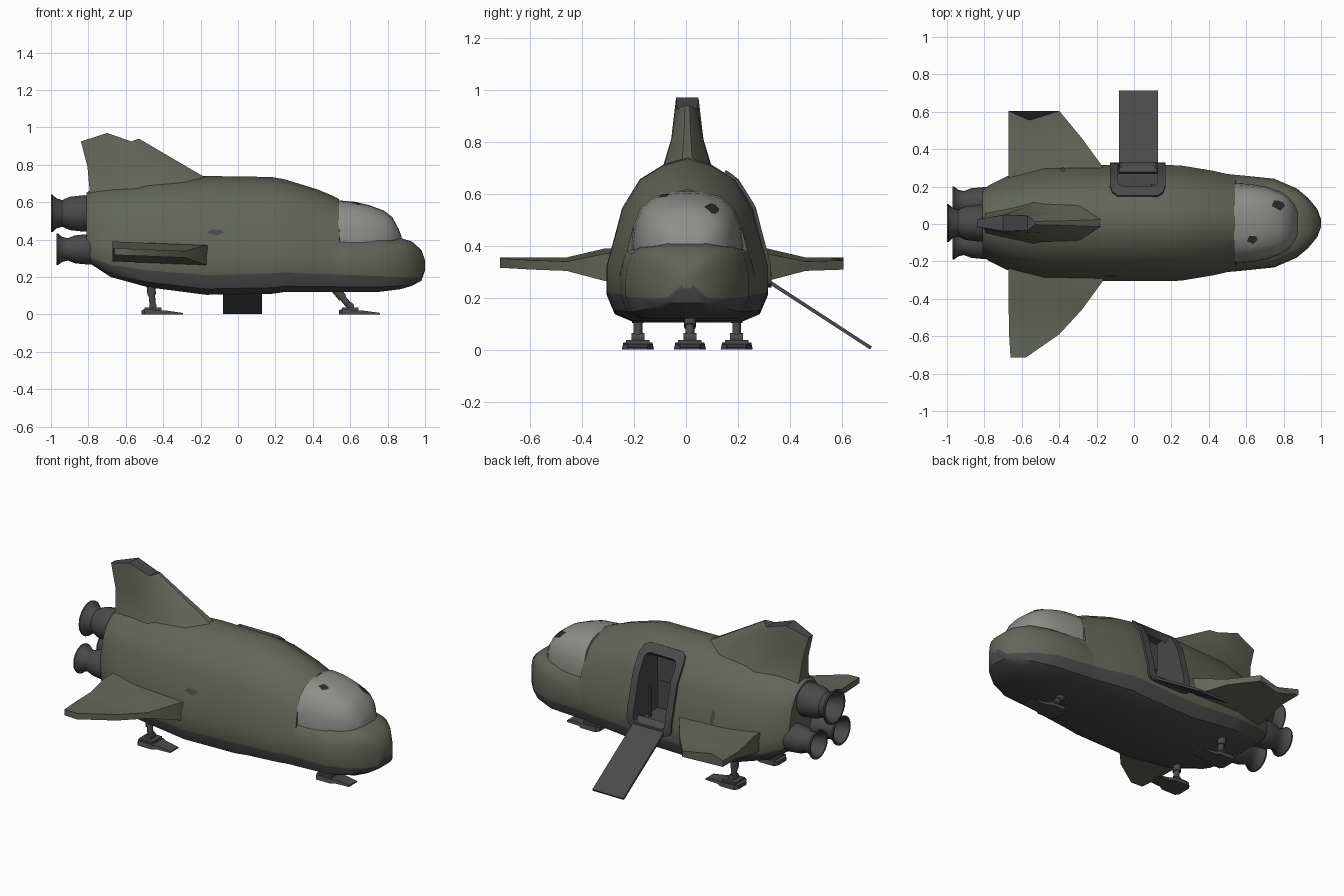
import bpy, bmesh, math
from mathutils import Vector
from mathutils.bvhtree import BVHTree

if "Cube" in bpy.data.objects:
    bpy.data.objects.remove(bpy.data.objects["Cube"])

def material(name, rgb):
    m = bpy.data.materials.new(name)
    m.diffuse_color = (*rgb, 1)
    m.use_nodes = True
    m.node_tree.nodes["Principled BSDF"].inputs["Base Color"].default_value = m.diffuse_color
    return m

OLIVE = material("olive_hull", (0.122, 0.130, 0.100))
DARK = material("dark_grey", (0.068, 0.068, 0.068))
GLASS = material("pale_window", (0.27, 0.27, 0.255))
SOOT = material("soot", (0.025, 0.025, 0.025))
CY = 0.005  # hull centre line

def finish(name, bm, mats, angle=35):
    bmesh.ops.recalc_face_normals(bm, faces=bm.faces)
    me = bpy.data.meshes.new(name)
    bm.to_mesh(me)
    bm.free()
    ob = bpy.data.objects.new(name, me)
    bpy.context.collection.objects.link(ob)
    for m in mats:
        me.materials.append(m)
    smooth(ob, angle)
    return ob

def smooth(ob, angle=35):
    bpy.ops.object.select_all(action='DESELECT')
    ob.select_set(True)
    bpy.context.view_layer.objects.active = ob
    bpy.ops.object.shade_smooth_by_angle(angle=math.radians(angle))

def loft(name, rings, mats, rule=None, caps=True, closed=False, angle=35):
    """Skin a list of rings; rule(i, j) gives the material index of a face."""
    bm = bmesh.new()
    vs = [[bm.verts.new(p) for p in r] for r in rings]
    n, k = len(vs[0]), len(vs)
    for i in range(k if closed else k - 1):
        a, b = vs[i], vs[(i + 1) % k]
        for j in range(n):
            f = bm.faces.new((a[j], a[(j + 1) % n], b[(j + 1) % n], b[j]))
            f.material_index = rule(i, j) if rule else 0
    if caps and not closed:
        bm.faces.new(vs[0])
        bm.faces.new(vs[-1])
    return finish(name, bm, mats, angle)

def box(name, x, y, z, mat):
    return loft(name, [[(a, y[0], z[0]), (a, y[1], z[0]), (a, y[1], z[1]), (a, y[0], z[1])] for a in x], [mat])

def tube(name, p, q, r1, r2, mat, n=12):
    p, q = Vector(p), Vector(q)
    rot = (q - p).to_track_quat('Z', 'Y')
    ring = lambda c, r: [c + rot @ Vector((r * math.cos(t), r * math.sin(t), 0))
                         for t in (2 * math.pi * k / n for k in range(n))]
    return loft(name, [ring(p, r1), ring(q, r2)], [mat])

# Fuselage: lower tray plus domed upper hull, then a lower nose in front of the cockpit
DOME = [(1, .2), (.91, .4), (.81, .63), (.59, .84), (.29, .95), (0, 1)]
NOSE = [(1, .35), (.97, .58), (.9, .8), (.75, .93), (.4, 1), (0, 1)]

def half(w, zb, zs, zt, upper):
    low = [(0, zb), (.66 * w, zb), (.9 * w, zb + .3 * (zs - zb)), (w, zs)]
    return low + [(f * w, zs + g * (zt - zs)) for f, g in upper]

def ring(x, *args):
    h = half(*args)
    return [(x, CY + y, z) for y, z in h] + [(x, CY - y, z) for y, z in h[-2:0:-1]]

main = [(-.81, .17, .31, .33, .65), (-.78, .2, .265, .30, .67), (-.68, .25, .2, .265, .69),
        (-.48, .305, .145, .235, .72), (-.17, .31, .105, .21, .74), (.18, .31, .11, .22, .735),
        (.25, .308, .12, .225, .722), (.42, .28, .12, .215, .67), (.5, .262, .12, .215, .637),
        (.54, .258, .12, .213, .617)]
nose = [(.545, .258, .12, .213, .415), (.75, .237, .12, .205, .41), (.87, .185, .135, .2, .408),
        (.93, .135, .153, .197, .39), (.98, .075, .18, .202, .345), (1.0, .02, .235, .25, .29)]
rings = [ring(*s, DOME) for s in main] + [ring(*s, NOSE) for s in nose]
hull = loft("fuselage", rings, [OLIVE, DARK], lambda i, j: int(j < 3 or j >= 15))

# Doorway cut into the left side
cutter = box("doorway_cutter", (-.085, .125), (.09, .5), (.27, .65), OLIVE)
cutter.data.materials.append(DARK)
for f in cutter.data.polygons:
    f.material_index = 1
cutter.hide_render = True
mod = hull.modifiers.new("doorway", 'BOOLEAN')
mod.operation, mod.object, mod.solver = 'DIFFERENCE', cutter, 'EXACT'
bpy.context.view_layer.objects.active = hull
bpy.ops.object.modifier_apply(modifier="doorway")
bpy.data.objects.remove(cutter)
smooth(hull)

# Door frame following the hull curve
side = half(.31, .107, .215, .738, DOME)[3:]

def side_y(z):
    for (y0, z0), (y1, z1) in zip(side, side[1:]):
        if z <= z1:
            return CY + y0 + (y1 - y0) * (z - z0) / (z1 - z0)
    return CY

def frame_loop(x0, x1, z0, z1, c, off):
    zs = [z0 + c + (z1 - z0 - 2 * c) * k / 8 for k in range(9)]
    path = [(x0, z) for z in zs] + [(x0 + .3 * c, z1 - .3 * c), (x0 + c, z1), (x1 - c, z1), (x1 - .3 * c, z1 - .3 * c)]
    path += [(x1, z) for z in zs[::-1]] + [(x1 - .3 * c, z0 + .3 * c), (x1 - c, z0), (x0 + c, z0), (x0 + .3 * c, z0 + .3 * c)]
    out = []
    for x, z in path:
        s = (side_y(z + .02) - side_y(z - .02)) / .04
        n = Vector((0, 1, -s)).normalized() * off
        out.append((x, side_y(z) + n.y, z + n.z))
    return out

outer, inner = (-.128, .168, .24, .68, .04), (-.085, .125, .275, .645, .025)
loft("door_frame", [frame_loop(*outer, -.02), frame_loop(*outer, .013), frame_loop(*inner, .013),
                    frame_loop(*inner, -.03)], [DARK], closed=True)
box("cabin_locker", (-.06, .1), (.085, .13), (.46, .62), DARK)
box("cabin_handle", (.09, .105), (.2, .215), (.27, .45), DARK)

# Boarding ramp
loft("boarding_ramp", [[(x, .27, .285), (x, .708, .001), (x, .715, .012), (x, .277, .297)] for x in (-.08, .127)], [DARK])

# Cockpit window bubble
BUB = [(1, -.1), (1, .03), (.96, .35), (.85, .68), (.6, .9), (.3, .98), (0, 1)]
glass = []
for x, w, zt in [(.535, .214, .61), (.62, .208, .603), (.7, .195, .585), (.78, .168, .555),
                 (.825, .138, .52), (.86, .095, .455), (.875, .06, .415)]:
    h = [(w * f, .4 + g * (zt - .4)) for f, g in BUB]
    glass.append([(x, CY + y, z) for y, z in h] + [(x, CY - y, z) for y, z in h[-2::-1]])
window = loft("cockpit_window", glass, [GLASS])

# Tail fin with a broken dark tip; each level is four stations from rear to front
THICK = [.45, 1, .9, .2]
levels = [([-.79, -.5, -.2, .0], [.6] * 4, .15), ([-.795, -.55, -.3, -.18], [.68, .7, .72, .735], .095),
          ([-.805, -.65, -.45, -.36], [.79, .81, .83, .84], .062),
          ([-.84, -.70, -.57, -.53], [.925, .97, .925, .94], .043)]
fin = []
for xs, zs, t in levels:
    fin.append([(x, CY + t * f, z) for x, z, f in zip(xs, zs, THICK)] +
               [(x, CY - t * f, z) for x, z, f in list(zip(xs, zs, THICK))[::-1]])
loft("tail_fin", fin, [OLIVE], caps=False)
top = fin[-1]
bm = bmesh.new()
tv = [bm.verts.new(p) for p in top]
for k in range(3):
    bm.faces.new((tv[k], tv[k + 1], tv[6 - k], tv[7 - k]))
finish("fin_tip", bm, [DARK])

# Wings: rows from root to tip (rear, middle, front); the left one has a broken tip
def wing(name, rows, s):
    out = []
    for ys, xs in rows:
        pts = []
        for x, y in zip(xs, ys):
            t = .018 + .035 * max(0, min(1, (.46 - y) / .15))
            pts.append((x, s * y, .328 - .04 * (x + .45), t))
        out.append([(x, y, z + t) for x, y, z, t in pts] + [(x, y, z - t) for x, y, z, t in pts[::-1]])
    loft(name, out, [OLIVE])

root = [([.2] * 3, [-.67, -.45, -.12]), ([.31] * 3, [-.67, -.45, -.17]), ([.46] * 3, [-.67, -.5, -.28])]
wing("right_wing", root + [([.59] * 3, [-.668, -.54, -.4]), ([.715] * 3, [-.66, -.62, -.58])], -1)
wing("left_wing", root + [([.605, .555, .605], [-.67, -.56, -.4])], 1)

# Rocket nozzles, hollow at the back
BELL = [(.25, .07), (.18, .088), (.1, .08), (.06, .064), (.03, .072), (.008, .09), (0, .09),
        (0, .08), (.04, .06), (.1, .045)]
for name, x, y, z, k in [("top", -1, CY, .54, 1.13), ("left", -.97, CY + .11, .348, .95), ("right", -.97, CY - .11, .348, .95)]:
    loft(name + "_nozzle", [[(x + d, y + k * r * math.cos(a), z + k * r * math.sin(a))
                             for a in (2 * math.pi * i / 18 for i in range(18))] for d, r in BELL], [DARK])

# Landing legs with stepped feet
def leg(name, x, y, hip):
    prof = [(-.06, .04, .022), (-.045, .062, .028), (.05, .062, .022), (.075, .045, .02), (.16, .04, .008)]
    loft(name + "_foot", [[(x + d, y - w, 0), (x + d, y + w, 0), (x + d, y + w * .9, h), (x + d, y - w * .9, h)]
                          for d, w, h in prof], [DARK])
    box(name + "_toe_block", (x - .045, x + .045), (y - .045, y + .045), (.02, .038), DARK)
    tube(name + "_ankle", (x, y - .025, .045), (x, y + .025, .045), .02, .02, DARK)
    knee = Vector((x, y, .04)).lerp(Vector(hip), .4)
    tube(name + "_lower_strut", (x, y, .04), knee, .017, .017, DARK)
    tube(name + "_upper_strut", knee, hip, .023, .023, DARK)

leg("front_leg", .6, .015, (.5, .015, .16))
for n, s in (("left", 1), ("right", -1)):
    leg("rear_%s_leg" % n, -.455, CY + .19 * s, (-.47, CY + .19 * s, .2))

# Scorched patches laid on the surface
def patch(name, target, point, a, b, mat):
    bm = bmesh.new()
    bm.from_mesh(target.data)
    tree = BVHTree.FromBMesh(bm)
    bm.free()
    loc, nor, _, _ = tree.find_nearest(Vector(point))
    u = (Vector((1, 0, 0)) - nor * nor.x).normalized()
    v = nor.cross(u)
    bm = bmesh.new()
    vs = []
    for k in range(9):
        t = 2 * math.pi * k / 9
        r = 1 + .2 * math.sin(3 * k)
        q, m, _, _ = tree.find_nearest(loc + u * a * r * math.cos(t) + v * b * r * math.sin(t))
        vs.append(bm.verts.new(q + m * .004))
    c = bm.verts.new(loc + nor * .004)
    for k in range(9):
        f = bm.faces.new((c, vs[k], vs[(k + 1) % 9]))
    finish(name, bm, [mat])

patch("right_side_scorch", hull, (-.12, -.28, .44), .042, .016, DARK)
patch("left_side_scorch", hull, (-.38, .28, .42), .014, .045, DARK)
patch("window_crack_left", window, (.77, .1, .535), .04, .028, SOOT)
patch("window_crack_right", window, (.635, -.085, .6), .028, .022, SOOT)
